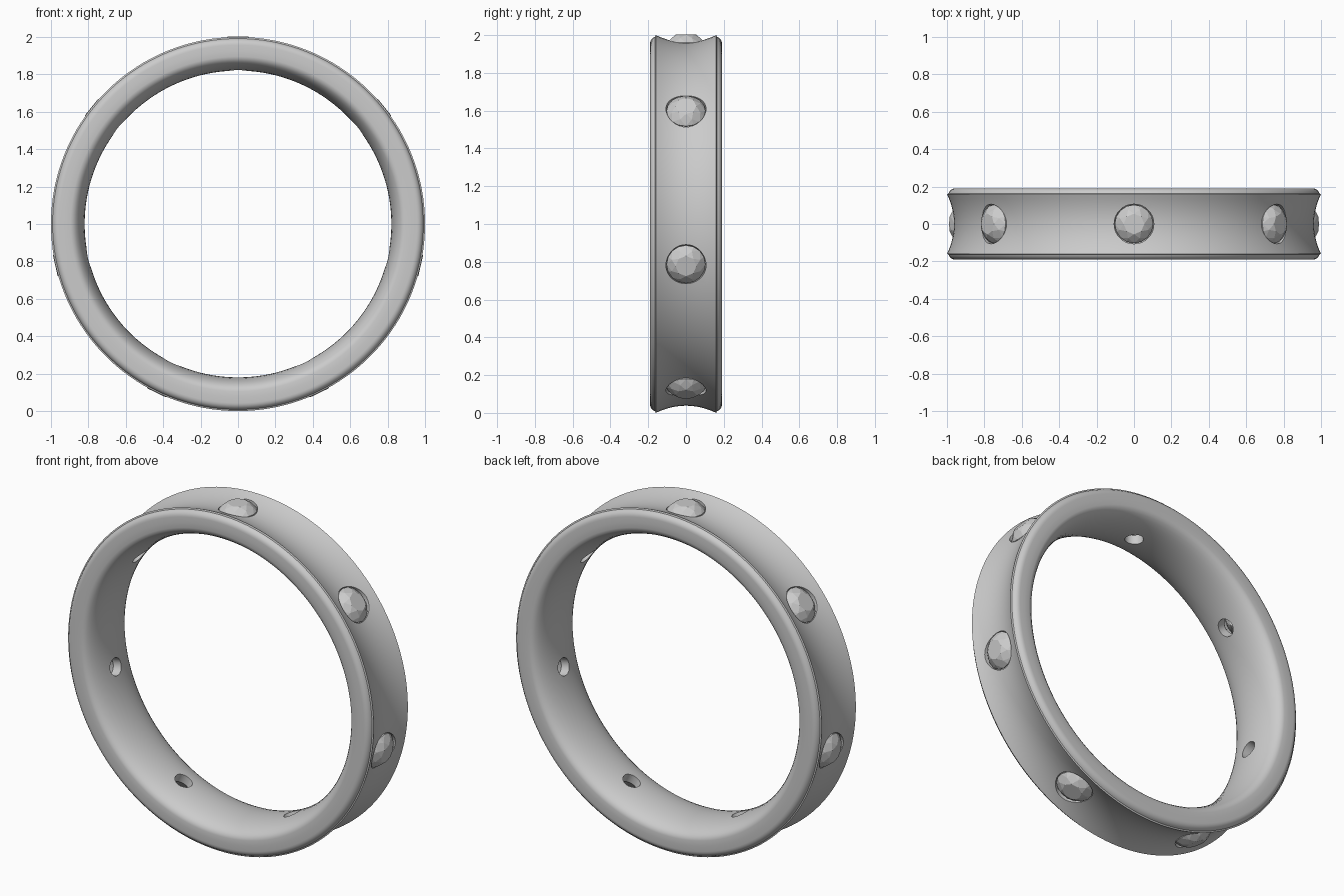
import bpy, bmesh
from math import pi, sin, cos, radians
from mathutils import Matrix, Vector

if "Cube" in bpy.data.objects:
    bpy.data.objects.remove(bpy.data.objects["Cube"])

STONES = 7
CENTRE = Matrix.Translation((0, 0, 1))


def make_object(name, bm):
    bmesh.ops.recalc_face_normals(bm, faces=bm.faces)
    mesh = bpy.data.meshes.new(name)
    bm.to_mesh(mesh)
    bm.free()
    ob = bpy.data.objects.new(name, mesh)
    bpy.context.collection.objects.link(ob)
    return ob


def stone_matrix(i):
    return CENTRE @ Matrix.Rotation(2 * pi * i / STONES, 4, 'Y')


# Band: half cross-section (radius, y), mirrored and revolved around y
half = [(0.82 + 0.075 * (1 - cos(t)), 0.19 * sin(t))
        for t in [pi / 2 * k / 8 for k in range(9)]]
half += [(0.925, 0.19)]
half += [(0.957 + 0.036 * sin(t), 0.154 + 0.036 * cos(t))
         for t in [radians(15 * k) for k in range(6)]]
half += [(0.962 + 0.038 * (y / 0.16) ** 2, y)
         for y in [0.16 * (1 - k / 6) for k in range(7)]]
profile = half + [(r, -y) for r, y in half[-2:0:-1]]

SEG = 160
bm = bmesh.new()
rings = []
for s in range(SEG):
    a = 2 * pi * (s + 0.5) / SEG
    rings.append([bm.verts.new((r * sin(a), y, 1 + r * cos(a))) for r, y in profile])
n = len(profile)
for s in range(SEG):
    p, q = rings[s], rings[(s + 1) % SEG]
    for k in range(n):
        bm.faces.new((p[k], p[(k + 1) % n], q[(k + 1) % n], q[k]))
band = make_object("band", bm)

# Stone seats: straight bore, conical seat and wide mouth
seat = [(0.05, 0.75), (0.05, 0.875), (0.106, 0.94), (0.106, 1.1)]
bm = bmesh.new()
for i in range(STONES):
    m = stone_matrix(i)
    loops = [[bm.verts.new(m @ Vector((r * cos(2 * pi * k / 40), r * sin(2 * pi * k / 40), z)))
              for k in range(40)] for r, z in seat]
    for p, q in zip(loops, loops[1:]):
        for k in range(40):
            bm.faces.new((p[k], p[(k + 1) % 40], q[(k + 1) % 40], q[k]))
    bm.faces.new(loops[0])
    bm.faces.new(loops[-1])
cutter = make_object("seat_cutter", bm)
cutter.hide_render = True

mod = band.modifiers.new("stone_seats", 'BOOLEAN')
mod.operation = 'DIFFERENCE'
mod.solver = 'EXACT'
mod.object = cutter
bpy.context.view_layer.objects.active = band
band.select_set(True)
bpy.ops.object.modifier_apply(modifier=mod.name)
bpy.data.objects.remove(cutter)
bpy.ops.object.shade_smooth_by_angle(angle=radians(30))

# Faceted stones: (sides, radius, height, twist) for table, crown, girdle, pavilion
LEVELS = [(8, 0.055, 1.002, 0), (8, 0.082, 0.984, 0.5), (16, 0.103, 0.960, 0),
          (16, 0.103, 0.953, 0), (8, 0.055, 0.905, 0.5), (1, 0.0, 0.865, 0)]
for i in range(STONES):
    bm = bmesh.new()
    for sides, r, z, twist in LEVELS:
        for k in range(sides):
            a = 2 * pi * (k + twist) / sides
            bm.verts.new((r * cos(a), r * sin(a), z))
    bmesh.ops.convex_hull(bm, input=bm.verts)
    bm.transform(stone_matrix(i))
    make_object(f"stone_{i + 1}", bm)
